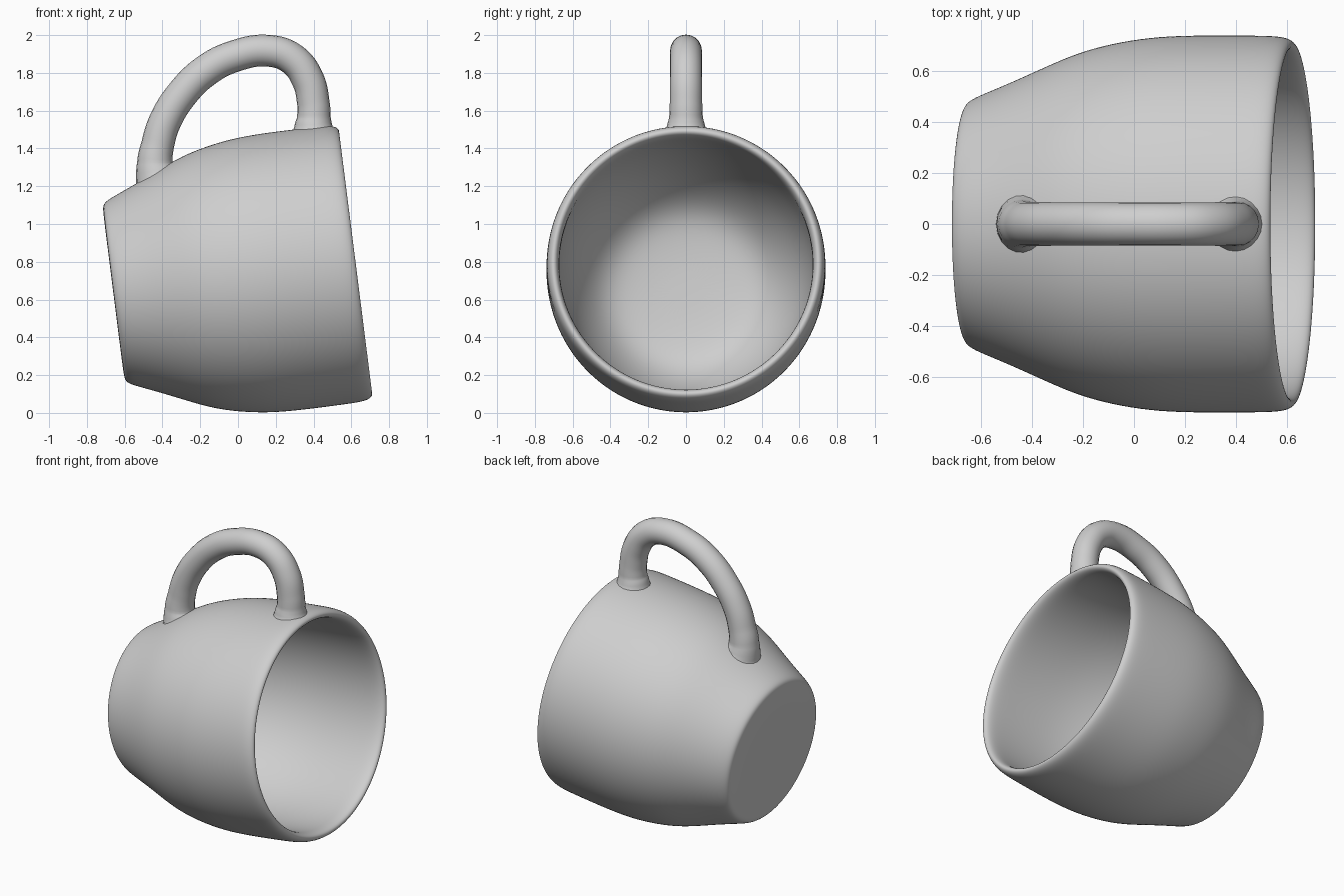
import bpy, bmesh, math
from mathutils import Vector

cube = bpy.data.objects.get("Cube")
if cube:
    bpy.data.objects.remove(cube, do_unlink=True)

GREY = (0.62, 0.62, 0.62, 1)
clay = bpy.data.materials.new("plain grey clay")
clay.use_nodes = True
clay.diffuse_color = GREY
clay.node_tree.nodes["Principled BSDF"].inputs["Base Color"].default_value = GREY


def select_only(obj):
    bpy.ops.object.select_all(action='DESELECT')
    obj.select_set(True)
    bpy.context.view_layer.objects.active = obj


def lathe(name, profile, segments):
    """Revolve (radius, height) points around local z; both ends close at a pole."""
    bm = bmesh.new()
    rings = []
    for r, h in profile:
        if r == 0:
            rings.append([bm.verts.new((0, 0, h))] * segments)
        else:
            rings.append([bm.verts.new((r * math.cos(a), r * math.sin(a), h))
                          for a in (2 * math.pi * i / segments for i in range(segments))])
    for low, high in zip(rings, rings[1:]):
        for i in range(segments):
            j = (i + 1) % segments
            corners = list(dict.fromkeys((low[i], low[j], high[j], high[i])))
            bm.faces.new(corners)
    bmesh.ops.recalc_face_normals(bm, faces=bm.faces)
    mesh = bpy.data.meshes.new(name)
    bm.to_mesh(mesh)
    bm.free()
    obj = bpy.data.objects.new(name, mesh)
    bpy.context.collection.objects.link(obj)
    return obj


# Cup wall: base, outer side, rounded rim, inner side, bowl-shaped floor
profile = [
    (0, 0), (0.25, 0), (0.43, 0), (0.464, 0.003), (0.486, 0.018), (0.51, 0.07),
    (0.559, 0.19), (0.623, 0.33), (0.674, 0.45), (0.709, 0.58), (0.734, 0.73),
    (0.741, 0.88), (0.741, 1.05), (0.74, 1.19), (0.736, 1.25), (0.724, 1.283),
    (0.704, 1.297), (0.684, 1.285), (0.674, 1.25), (0.672, 1.19), (0.675, 1.05),
    (0.674, 0.88), (0.665, 0.73), (0.641, 0.58), (0.606, 0.45), (0.549, 0.32),
    (0.475, 0.21), (0.395, 0.145), (0.3, 0.115), (0.15, 0.1), (0, 0.098),
]
cup = lathe("cup", profile, 48)
cup.location = (-0.66, 0, 0.635)
cup.rotation_euler = (0, math.radians(82.8), 0)
cup.data.materials.append(clay)
select_only(cup)
sub = cup.modifiers.new("rounding", 'SUBSURF')
sub.levels = sub.render_levels = 2
bpy.ops.object.modifier_apply(modifier=sub.name)
bpy.ops.object.shade_smooth()

# Handle: tube along a loop, slightly flared where it meets the cup; (x, z, radius)
path = [
    (-0.425, 1.245, 0.122), (-0.434, 1.275, 0.108), (-0.440, 1.325, 0.094),
    (-0.425, 1.42, 0.087), (-0.388, 1.54, 0.086), (-0.295, 1.69, 0.085),
    (-0.165, 1.815, 0.085), (-0.02, 1.888, 0.084), (0.165, 1.917, 0.084),
    (0.290, 1.872, 0.085), (0.37, 1.765, 0.086), (0.399, 1.64, 0.086),
    (0.402, 1.565, 0.089), (0.400, 1.515, 0.102), (0.402, 1.475, 0.122),
]
curve = bpy.data.curves.new("handle", 'CURVE')
curve.dimensions = '3D'
curve.bevel_depth = 1.0
curve.bevel_resolution = 8
curve.resolution_u = 6
curve.use_fill_caps = True
spline = curve.splines.new('BEZIER')
spline.bezier_points.add(len(path) - 1)
for point, (x, z, radius) in zip(spline.bezier_points, path):
    point.co = Vector((x, 0, z))
    point.radius = radius
    point.handle_left_type = point.handle_right_type = 'AUTO'
handle = bpy.data.objects.new("handle", curve)
bpy.context.collection.objects.link(handle)
curve.materials.append(clay)
select_only(handle)
bpy.ops.object.convert(target='MESH')
bpy.ops.object.shade_smooth_by_angle(angle=math.radians(50))
